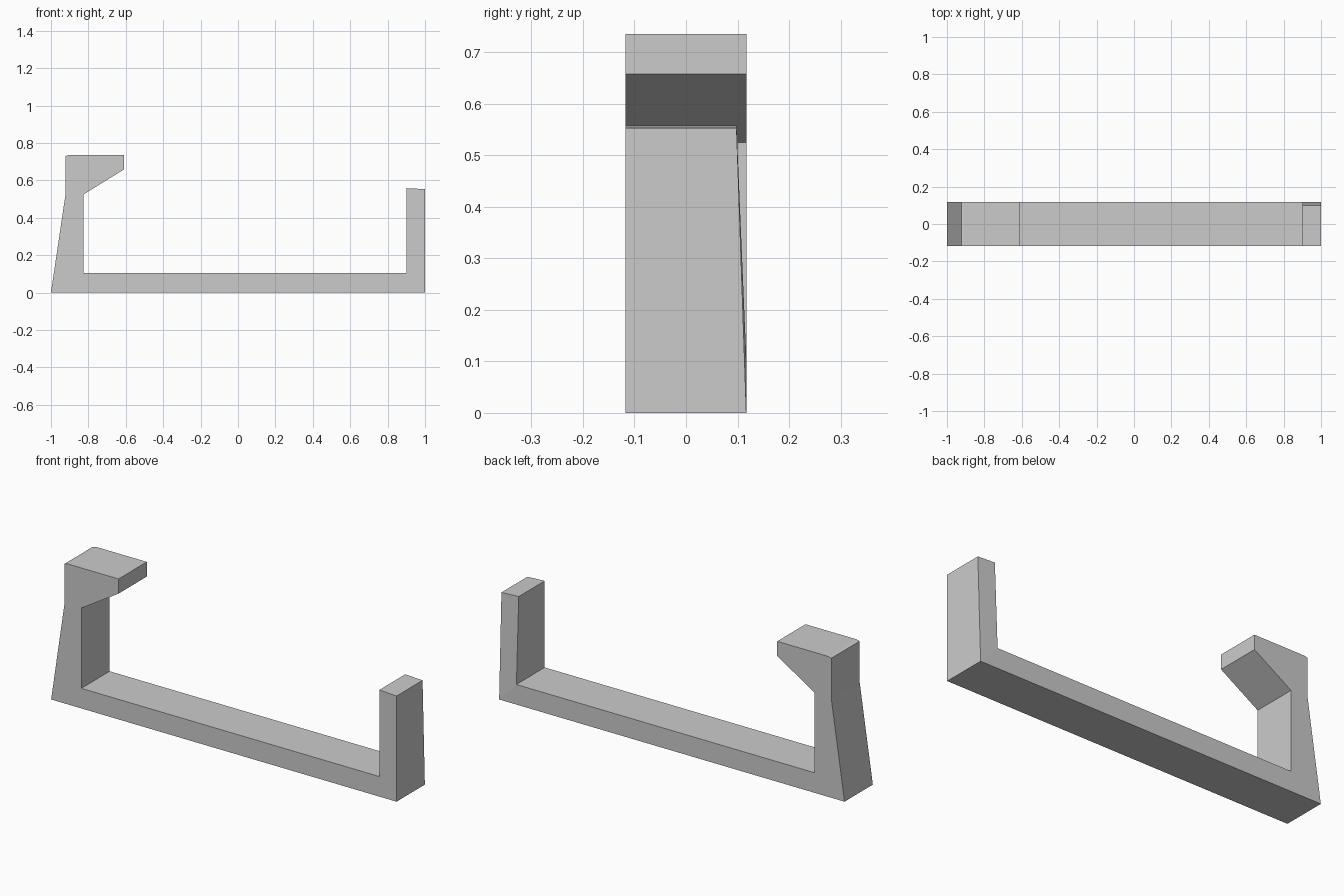
import bpy
import bmesh

cube = bpy.data.objects.get("Cube")
if cube:
    bpy.data.objects.remove(cube, do_unlink=True)

HALF_DEPTH = 0.117
POST_BACK = 0.098

# Light grey material
grey = bpy.data.materials.new("light_grey")
grey.use_nodes = True
colour = (0.6, 0.6, 0.6, 1)
grey.diffuse_color = colour
grey.node_tree.nodes["Principled BSDF"].inputs["Base Color"].default_value = colour

# Side outline: base bar, short post on the left, hooked arm on the right
outline = [
    (-1, 0), (1, 0),
    (1, 0.553), (0.9, 0.558), (0.9, 0.105),
    (-0.825, 0.105), (-0.825, 0.525),
    (-0.61, 0.658), (-0.61, 0.735),
    (-0.905, 0.735), (-0.923, 0.73), (-0.923, 0.52),
]

bm = bmesh.new()
front = [bm.verts.new((x, -HALF_DEPTH, z)) for x, z in outline]
back = [bm.verts.new((x, HALF_DEPTH, z)) for x, z in outline]
bm.faces.new(front)
back_face = bm.faces.new(back[::-1])
for i in range(len(outline)):
    j = (i + 1) % len(outline)
    bm.faces.new((front[i], back[i], back[j], front[j]))

# Separate the back of the post, then lean its top edge forward
bmesh.utils.face_split(back_face, back[1], back[4])
for vert in back[2:4]:
    vert.co.y = POST_BACK

bmesh.ops.recalc_face_normals(bm, faces=bm.faces)
mesh = bpy.data.meshes.new("hook_bracket")
bm.to_mesh(mesh)
bm.free()
mesh.materials.append(grey)
bracket = bpy.data.objects.new("hook_bracket", mesh)
bpy.context.collection.objects.link(bracket)
